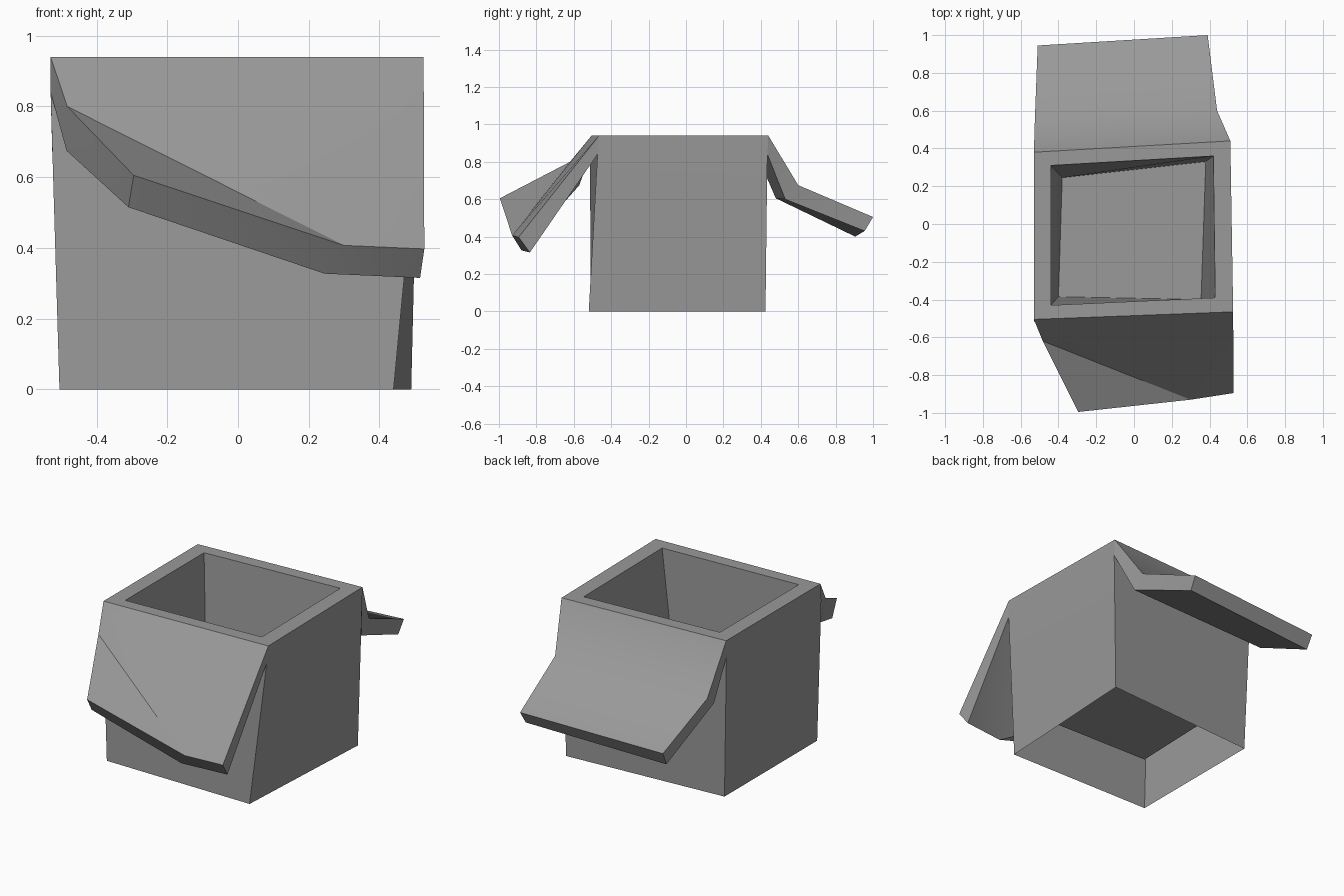
import bpy
import bmesh
import math

if "Cube" in bpy.data.objects:
    bpy.data.objects.remove(bpy.data.objects["Cube"], do_unlink=True)

# One flat grey for the whole box
grey = bpy.data.materials.new("cardboard_grey")
grey.use_nodes = True
colour = (0.32, 0.32, 0.32, 1)
grey.diffuse_color = colour
grey.node_tree.nodes["Principled BSDF"].inputs["Base Color"].default_value = colour


def finish(name, bm, angle):
    """Turn a bmesh into a shaded, coloured object."""
    mesh = bpy.data.meshes.new(name)
    bm.to_mesh(mesh)
    bm.free()
    mesh.materials.append(grey)
    obj = bpy.data.objects.new(name, mesh)
    bpy.context.collection.objects.link(obj)
    bpy.ops.object.select_all(action="DESELECT")
    obj.select_set(True)
    bpy.context.view_layer.objects.active = obj
    bpy.ops.object.shade_smooth_by_angle(angle=math.radians(angle))
    return obj


def at_height(corners, z):
    return [(x, y, z) for x, y in corners]


def slab(name, top, bottom, top_faces, angle):
    """Thick flap: matching outlines, open along its hinge edge."""
    bm = bmesh.new()
    upper = [bm.verts.new(p) for p in top]
    lower = [bm.verts.new(p) for p in bottom]
    for face in top_faces:
        bm.faces.new([upper[i] for i in face])
        bm.faces.new([lower[i] for i in reversed(face)])
    for i in range(len(top) - 1):
        bm.faces.new([upper[i], lower[i], lower[i + 1], upper[i + 1]])
    return finish(name, bm, angle)


# Corner order: front -x, front +x, back +x, back -x
base = at_height([(-.505, -.51), (.44, -.52), (.49, .425), (-.505, .36)], 0)
hinge = at_height([(-.53, -.513), (.52, -.473), (.51, .435), (-.53, .378)], .84)
rim_outer = at_height([(-.53, -.505), (.525, -.465), (.51, .44), (-.53, .38)], .94)
rim_inner = at_height([(-.44, -.43), (.43, -.39), (.42, .36), (-.44, .31)], .94)
floor = at_height([(-.4, -.385), (.355, -.4), (.38, .33), (-.38, .245)], .22)

# Box: outer walls, rim, inner walls and raised floor, open underneath
bm = bmesh.new()
rings = [[bm.verts.new(p) for p in ring]
         for ring in (base, hinge, rim_outer, rim_inner, floor)]
for level, (low, high) in enumerate(zip(rings, rings[1:])):
    for i in range(4):
        j = (i + 1) % 4
        hidden_by_flap = level == 1 and i in (0, 2)
        if not hidden_by_flap:
            bm.faces.new([low[i], low[j], high[j], high[i]])
bm.faces.new(rings[-1])
finish("box_body", bm, 30)

# Front flap: twisted, with one corner folded up
slab("front_flap",
     [rim_outer[0], (-.483, -.62, .8), (-.295, -.995, .605),
      (.30, -.93, .407), (.527, -.895, .397), rim_outer[1]],
     [hinge[0], (-.485, -.57, .675), (-.31, -.93, .515),
      (.245, -.88, .327), (.515, -.835, .315), hinge[1]],
     [(0, 1, 3), (0, 3, 5), (3, 4, 5), (1, 2, 3)], 30)

# Back flap: soft bend halfway along
slab("back_flap",
     [rim_outer[2], (.44, .6, .675), (.39, 1, .505),
      (-.51, .945, .48), (-.525, .55, .66), rim_outer[3]],
     [hinge[2], (.44, .53, .6), (.385, .955, .43),
      (-.505, .905, .4), (-.52, .48, .605), hinge[3]],
     [(0, 1, 4, 5), (1, 2, 3, 4)], 40)
